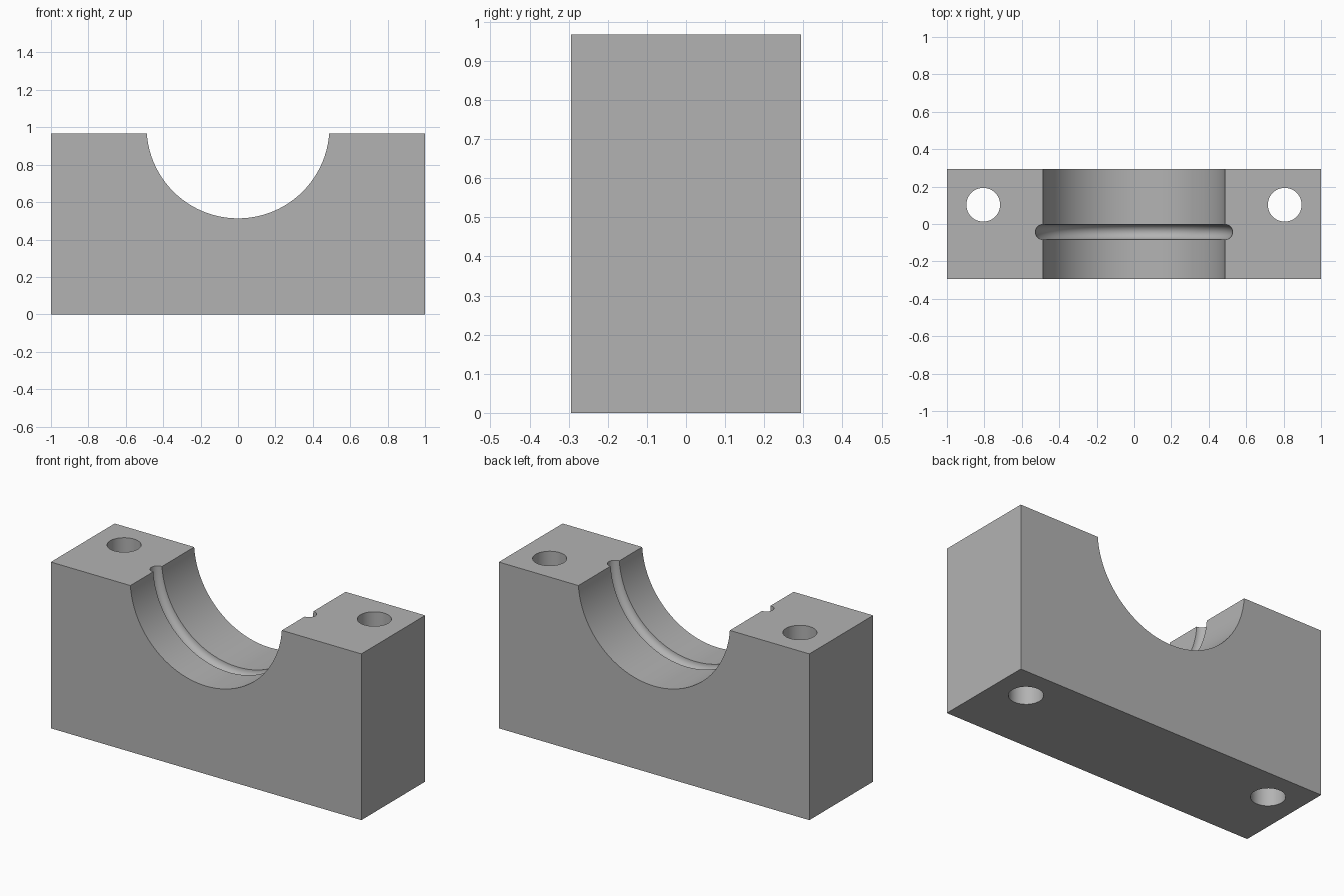
import bpy, bmesh, math
from mathutils import Matrix, Vector

if "Cube" in bpy.data.objects:
    bpy.data.objects.remove(bpy.data.objects["Cube"], do_unlink=True)

LENGTH, DEPTH, HEIGHT = 2.0, 0.587, 0.968
BORE_R, BORE_Z = 0.489, 1.002
GROOVE_R, GROOVE_Y = 0.04, -0.043
HOLE_R, HOLE_X, HOLE_Y = 0.09, 0.806, 0.103

grey = bpy.data.materials.new("plain grey")
grey.use_nodes = True
colour = (0.45, 0.45, 0.45, 1)
grey.diffuse_color = colour
grey.node_tree.nodes["Principled BSDF"].inputs["Base Color"].default_value = colour


def make_object(name, bm):
    bmesh.ops.recalc_face_normals(bm, faces=bm.faces)
    mesh = bpy.data.meshes.new(name)
    bm.to_mesh(mesh)
    bm.free()
    mesh.materials.append(grey)
    obj = bpy.data.objects.new(name, mesh)
    bpy.context.collection.objects.link(obj)
    return obj


def cut(target, cutter):
    mod = target.modifiers.new(cutter.name, 'BOOLEAN')
    mod.operation, mod.solver, mod.object = 'DIFFERENCE', 'EXACT', cutter
    bpy.context.view_layer.objects.active = target
    bpy.ops.object.modifier_apply(modifier=mod.name)
    bpy.data.objects.remove(cutter, do_unlink=True)


# Rectangular block
bm = bmesh.new()
bmesh.ops.create_cube(bm, size=1)
bmesh.ops.scale(bm, vec=(LENGTH, DEPTH, HEIGHT), verts=bm.verts)
bmesh.ops.translate(bm, vec=(0, 0, HEIGHT / 2), verts=bm.verts)
block = make_object("bearing_block", bm)

# Bore with a half-round ring groove, turned around the y axis
profile = [(0, -DEPTH), (BORE_R, -DEPTH)]
for i in range(17):
    a = math.pi * i / 16
    profile.append((BORE_R + GROOVE_R * math.sin(a), GROOVE_Y - GROOVE_R * math.cos(a)))
profile += [(BORE_R, DEPTH), (0, DEPTH)]
bm = bmesh.new()
verts = [bm.verts.new((r, y, BORE_Z)) for r, y in profile]
edges = [bm.edges.new(pair) for pair in zip(verts, verts[1:])]
bmesh.ops.spin(bm, geom=verts + edges, cent=Vector((0, 0, BORE_Z)), axis=(0, 1, 0),
               angle=math.tau, steps=96, use_merge=True)
bmesh.ops.remove_doubles(bm, verts=bm.verts, dist=1e-5)
cut(block, make_object("bore_cutter", bm))

# Bolt holes straight through both shoulders
for side in (-1, 1):
    bm = bmesh.new()
    bmesh.ops.create_cone(bm, cap_ends=True, segments=48, radius1=HOLE_R, radius2=HOLE_R,
                          depth=HEIGHT * 2,
                          matrix=Matrix.Translation((side * HOLE_X, HOLE_Y, HEIGHT / 2)))
    cut(block, make_object("hole_cutter", bm))

# Smooth round surfaces, crisp edges
bpy.ops.object.select_all(action='DESELECT')
block.select_set(True)
bpy.context.view_layer.objects.active = block
bpy.ops.object.shade_smooth_by_angle(angle=math.radians(30))
